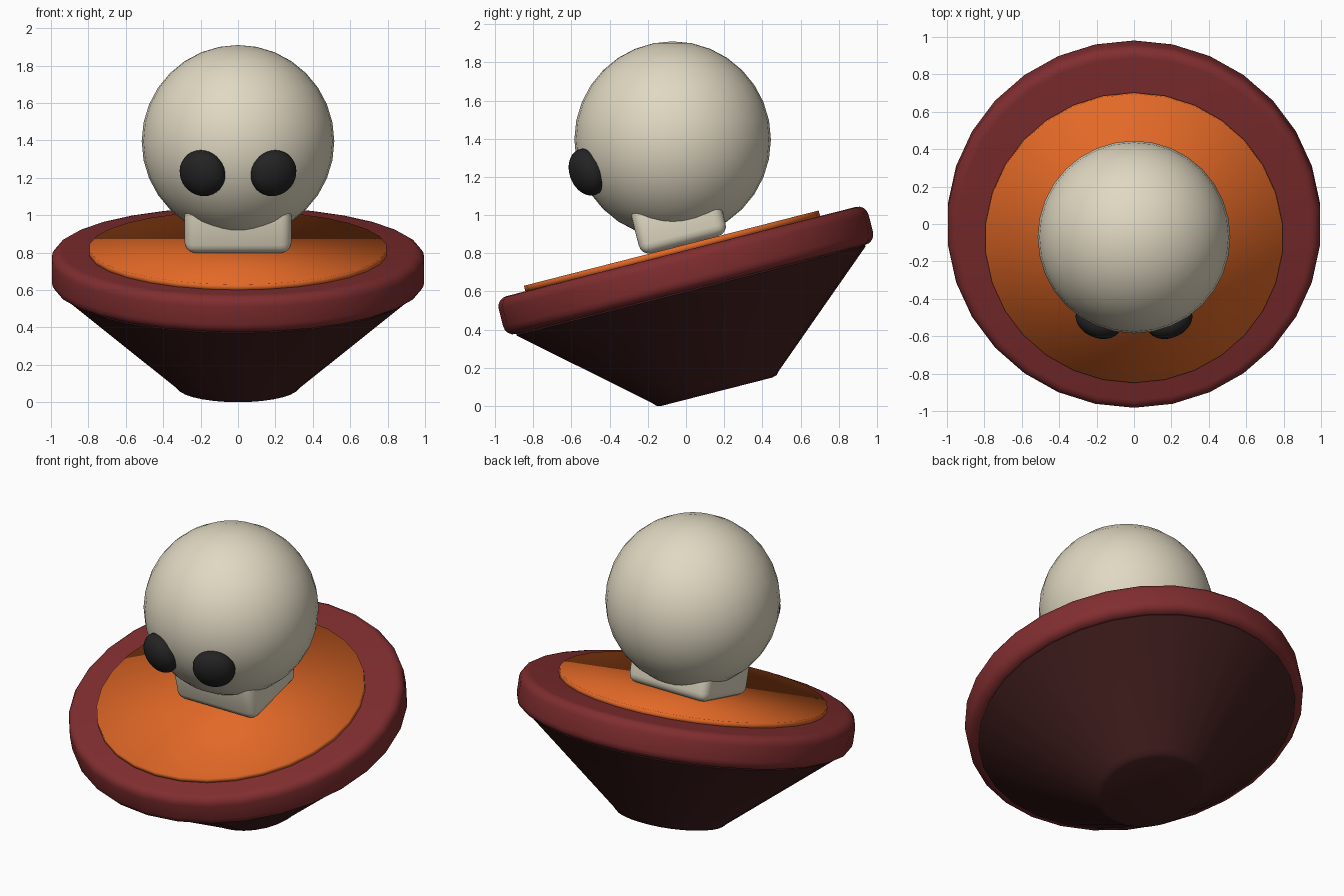
import bpy, bmesh, math
from mathutils import Matrix, Vector

if "Cube" in bpy.data.objects:
    bpy.data.objects.remove(bpy.data.objects["Cube"])

TILT = 0.25
SIDES = 30
# Tilted frame whose origin is the centre of the cone's small end
FRAME = Matrix.Translation((0, 0.16, 0.08)) @ Matrix.Rotation(TILT, 4, 'X')


def material(name, rgb):
    m = bpy.data.materials.new(name)
    m.diffuse_color = (*rgb, 1)
    m.use_nodes = True
    m.node_tree.nodes["Principled BSDF"].inputs["Base Color"].default_value = m.diffuse_color
    return m


BONE = material("bone", (0.75, 0.69, 0.54))
ORANGE = material("orange", (0.76, 0.14, 0.02))
RED = material("dark red", (0.22, 0.027, 0.029))
BROWN = material("deep maroon", (0.055, 0.013, 0.013))
BLACK = material("black", (0.017, 0.017, 0.017))


def finish(bm, name, mat, matrix, angle=50):
    """Turn a bmesh into a smooth, coloured object."""
    bmesh.ops.recalc_face_normals(bm, faces=bm.faces)
    me = bpy.data.meshes.new(name)
    bm.to_mesh(me)
    bm.free()
    me.transform(matrix)
    me.materials.append(mat)
    ob = bpy.data.objects.new(name, me)
    bpy.context.collection.objects.link(ob)
    bpy.ops.object.select_all(action='DESELECT')
    ob.select_set(True)
    bpy.context.view_layer.objects.active = ob
    if angle:
        bpy.ops.object.shade_smooth_by_angle(angle=math.radians(angle))
    else:
        bpy.ops.object.shade_smooth()
    return ob


def turned(name, profile, mat, matrix, angle=50):
    """Closed turned shape from (radius, height) points."""
    bm = bmesh.new()
    rings = []
    for r, h in profile:
        rings.append([bm.verts.new((r * math.sin(a), r * math.cos(a), h))
                      for a in (2 * math.pi * i / SIDES for i in range(SIDES))])
    for low, high in zip(rings, rings[1:]):
        for i in range(SIDES):
            j = (i + 1) % SIDES
            bm.faces.new((low[i], low[j], high[j], high[i]))
    bm.faces.new(rings[0])
    bm.faces.new(rings[-1])
    return finish(bm, name, mat, matrix, angle)


def ball(name, mat, matrix):
    bm = bmesh.new()
    bmesh.ops.create_uvsphere(bm, u_segments=32, v_segments=16, radius=1)
    return finish(bm, name, mat, matrix)


# Cone-shaped base with a softened small end
turned("base_cone", [(0.30, -0.006), (0.325, 0.001), (0.345, 0.022),
                     (0.945, 0.54), (0.935, 0.56)], BROWN, FRAME)

# Thick rounded rim
bottom, top, b = 0.547, 0.752, 0.055
corner = [(b * math.cos(t), b * math.sin(t))
          for t in (math.pi / 2 * k / 4 for k in range(5))]
rim = [(1 - b + x, bottom + b - z) for x, z in reversed(corner)]
rim += [(1 - b + x, top - b + z) for x, z in corner]
turned("rim", rim, RED, FRAME)

# Thin soft-shaded disc lying on the rim
turned("top_disc", [(0.797, 0.745), (0.797, 0.782)], ORANGE,
       FRAME @ Matrix.Translation((0, -0.045, 0)), angle=None)

# Rounded block joining head and disc
bm = bmesh.new()
bmesh.ops.create_cube(bm, size=1, matrix=Matrix.Diagonal((0.57, 0.47, 0.27, 1)))
bmesh.ops.bevel(bm, geom=bm.edges[:], offset=0.055, segments=4, profile=0.5,
                affect='EDGES')
finish(bm, "neck_block", BONE, FRAME @ Matrix.Translation((0, 0.028, 0.917)))

# Head
HEAD, R = Vector((0, -0.07, 1.395)), 0.515
ball("head", BONE, Matrix.Translation(HEAD) @ Matrix.Scale(R, 4))

# Flattened eyes set into the head surface
for side, label in ((-1, "left"), (1, "right")):
    out = Vector((side * 0.19, -0.447, -0.17)).normalized()
    ball(label + "_eye", BLACK,
         Matrix.Translation(HEAD + out * R)
         @ out.to_track_quat('Z', 'Y').to_matrix().to_4x4()
         @ Matrix.Diagonal((0.127, 0.127, 0.086, 1)))
